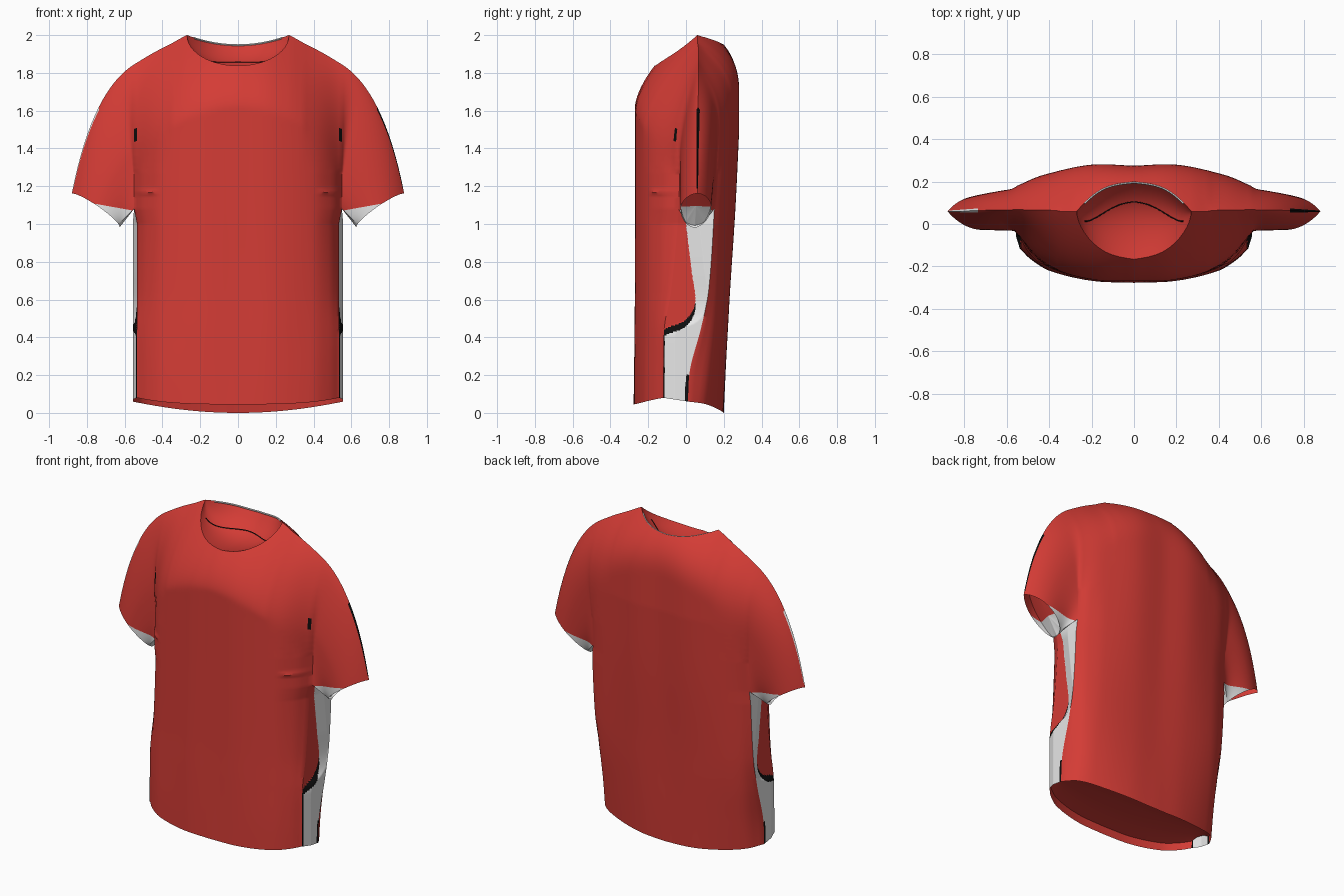
import bpy, bmesh, math
from mathutils import Vector

if "Cube" in bpy.data.objects:
    bpy.data.objects.remove(bpy.data.objects["Cube"])


def material(name, rgb):
    m = bpy.data.materials.new(name)
    m.diffuse_color = (*rgb, 1)
    m.use_nodes = True
    m.node_tree.nodes["Principled BSDF"].inputs["Base Color"].default_value = m.diffuse_color
    return m


RED = material("red cloth", (0.66, 0.045, 0.036))
WHITE = material("white cloth", (0.85, 0.85, 0.85))
BLACK = material("black trim", (0.004, 0.004, 0.004))


def clip(v):
    return min(max(v, 0), 1)


def interp(xs, ys, x):
    """Smooth interpolation through a few points."""
    x = min(max(x, xs[0]), xs[-1])
    i = max(k for k in range(len(xs) - 1) if xs[k] <= x)

    def slope(k):
        a, b = max(k - 1, 0), min(k + 1, len(xs) - 1)
        return (ys[b] - ys[a]) / (xs[b] - xs[a])
    h = xs[i + 1] - xs[i]
    t = (x - xs[i]) / h
    return ((2*t**3 - 3*t**2 + 1) * ys[i] + (t**3 - 2*t**2 + t) * h * slope(i)
            + (3*t**2 - 2*t**3) * ys[i + 1] + (t**3 - t**2) * h * slope(i + 1))


SIDE, ARM, NECK, SEAM_Y = 0.55, 1.08, 0.27, 0.06
KX = [0, 0.2, 0.4, 0.5, 0.55]
KZ = [0, 0.22, 0.45, 0.65, 1.08, 1.5]
# depth of the cloth: one row per KX column, one value per KZ height
FRONT = [[-.278, -.275, -.272, -.27, -.27, -.27],
         [-.268, -.268, -.267, -.265, -.263, -.262],
         [-.22, -.22, -.215, -.21, -.205, -.2],
         [-.165, -.165, -.16, -.145, -.125, -.11],
         [-.12, -.12, -.115, -.08, -.04, -.03]]
BACK = [[.2, .21, .22, .23, .255, .275],
        [.19, .205, .22, .232, .26, .28],
        [.14, .165, .19, .205, .225, .24],
        [.085, .11, .145, .165, .185, .21],
        [.01, .02, .08, .12, .15, .17]]


def shoulder(x):
    """Height of the shoulder line, carried on over the neck opening."""
    return interp([0, .14, .27, .35, .45, .55], [2.07, 2.048, 2.0, 1.957, 1.905, 1.845], x)


def top_z(x, front):
    if x >= NECK - 1e-6:
        return shoulder(x)
    r = math.sqrt(max(0, 1 - (x / NECK) ** 2))
    return 2.0 - 0.162 * r if front else 2.0 - 0.05 * r * r


def cloth(x, z, front):
    table = FRONT if front else BACK
    base = interp(KX, [interp(KZ, row, z) for row in table], x)
    reach, p = (0.45, 1.6) if front else (0.36, 2.6)
    g = 1 - max(0, 1 - max(0, shoulder(x) - z) / reach) ** p
    y = SEAM_Y + (base - SEAM_Y) * g
    if front and x > 0.42:      # small horizontal crease under the chest
        y -= 0.012 * math.exp(-((z - 1.17) / 0.009) ** 2) * clip((x - .42) / .03) * clip((SIDE - x) / .02)
    return y


def rim(x, front):
    z = top_z(x, front)
    return cloth(x, z, front), z


def hem(x, front):
    r = x / SIDE
    return 0.045 + 0.035 * r ** 3 if front else 0.06 * r * r


LOW, HIGH, M, STEPS = 130, 56, 72, 40
cols = [NECK * math.sin(math.pi / 2 * i / 12) for i in range(13)]
cols += [NECK + (SIDE - NECK) * i / 18 for i in range(1, 19)]
bm = bmesh.new()


def skin(grid, mat=0):
    faces = []
    for a, b in zip(grid, grid[1:]):
        for i in range(len(a) - 1):
            f = bm.faces.new((a[i], a[i + 1], b[i + 1], b[i]))
            f.material_index = mat
            faces.append(f)
    return faces


def panel(front):
    grid = []
    for x in cols:
        h, t = hem(x, front), top_z(x, front)
        zs = [h + (ARM - h) * i / LOW for i in range(LOW)]
        zs += [ARM + (t - ARM) * i / HIGH for i in range(HIGH + 1)]
        shift = (-.016 if front else .007) * clip((x - .4) / .15)   # side panel stands out behind the front
        grid.append([bm.verts.new((x + shift * clip((ARM - z) / .08), cloth(x, z, front), z)) for z in zs])
    for f in skin(grid):
        c = f.calc_center_median()
        if front and c.x > .534 and 1.435 < c.z < 1.505:    # dark tuck beside the sleeve
            f.material_index = 2
    return grid


# front and back panels (right half)
front_grid, back_grid = panel(True), panel(False)
front_edge = [v.co.copy() for v in front_grid[-1]]
back_edge = [v.co.copy() for v in back_grid[-1]]


def white_from(z):
    """Front border of the white side panel."""
    return interp([.38, .42, .45, .48, .53, .6, .75, 1.0, 1.08],
                  [-.13, -.125, -.1, -.02, .03, .05, .03, 0, -.01], z)


# side panel between the two edges, below the arm
side = []
for a, b in zip(front_edge[:LOW + 1], back_edge):
    row = []
    for j in range(M + 1):
        p = a.lerp(b, j / M)
        if 0 < j < M:
            p.x = a.x + (b.x - a.x) * clip((p.y - white_from(p.z)) / .07)
        row.append(bm.verts.new(p))
    side.append(row)
for f in skin(side):
    c = f.calc_center_median()
    if c.y > white_from(c.z):
        f.material_index = 1
        back_y = interp(KZ, BACK[-1], c.z)
        if (.38 < c.z < .6 and c.y < white_from(c.z + .035)) or \
           (c.z < .42 and c.y < -.113) or (c.z < .2 and c.y > back_y - .016):
            f.material_index = 2

# sleeve lofted from the armhole to the slanted cuff
ring = [(side[LOW][j].co.copy(), 30 - 60 * j / M) for j in range(M, 0, -1)]
ring += [(front_edge[LOW + i], 30 + 150 * i / HIGH) for i in range(HIGH + 1)]
ring += [(back_edge[LOW + i], 330 - 150 * i / HIGH) for i in range(HIGH - 1, -1, -1)]
sleeve = [[] for _ in range(STEPS + 1)]
for a, deg in ring:
    c, s = math.cos(math.radians(deg)), math.sin(math.radians(deg))
    up = (1 - c) / 2
    wide = s * (abs(s) ** .35 if c < 0 else 1)
    cuff = Vector((.755 - .125 * c - .03 * abs(s), .045 - .08 * wide + .015 * up, 1.07 - .09 * c + .012 * abs(s)))
    ctrl = (a + cuff) / 2 + Vector((.06, 0, .2)) * up * up
    for k in range(STEPS + 1):
        t = k / STEPS
        sleeve[k].append(bm.verts.new(a * (1 - t) ** 2 + ctrl * 2 * t * (1 - t) + cuff * t * t))
sf = skin(sleeve)
# seam tape along the sleeve ridge
peak = M + HIGH
for k in range(STEPS):
    if 1.2 < sleeve[k][peak].co.z < 1.63:
        for i in range(peak - 2, peak + 2):
            sf[k * (len(ring) - 1) + i].material_index = 2
# lining that closes the sleeve just inside the cuff
lining = sleeve[STEPS - 5]
mid = bm.verts.new(sum((v.co for v in lining), Vector()) / len(lining))
sf += [bm.faces.new((a, b, mid)) for a, b in zip(lining, lining[1:])]
# white underside of the sleeve, cut along a slanted line
co, no = Vector((.55, 0, 1.07)), Vector((-.18, 0, 1)).normalized()
geom = list({v for f in sf for v in f.verts}) + list({e for f in sf for e in f.edges}) + sf
bmesh.ops.bisect_plane(bm, geom=geom, dist=1e-5, plane_co=co, plane_no=no)
for f in bm.faces:
    c = f.calc_center_median()
    if c.x > SIDE + .0075 and c.z > .9 and (c - co).dot(no) < 0 and (c.x > .565 or c.z > 1.0):
        f.material_index = 1

# soften the cloth where the shoulder runs into the sleeve
bmesh.ops.remove_doubles(bm, verts=bm.verts[:], dist=2e-4)
for n in range(12):
    level = 1.28 + .035 * n
    inner = [v for v in bm.verts if v.co.z > level and .36 < v.co.x < .8 and not v.is_boundary]
    for _ in range(5):
        bmesh.ops.smooth_vert(bm, verts=inner, factor=.5, use_axis_y=True)


# linings that close the neck and the hem
def neck_lining(x, u):
    (fy, fz), (by, bz) = rim(x, True), rim(x, False)
    r = math.sqrt(max(0, 1 - (x / NECK) ** 2))
    return Vector((x, fy + (by - fy) * u, fz + (bz - fz) * u ** 4 - .08 * r * u * (1 - u)))


skin([[bm.verts.new(neck_lining(x, u / 14)) for u in range(15)] for x in cols[:13]])
base = []
for a, b in zip(front_grid, back_grid):
    row = []
    for u in (0, .02, .06, .12, .25, .4, .6, .75, .88, .94, .98, 1):
        p = a[0].co.lerp(b[0].co, u)
        e = min(u, 1 - u)
        p.z += .045 * clip(e / .02) + .02 * clip(e / .3)
        row.append(bm.verts.new(p))
    base.append(row)
skin(base)

bmesh.ops.remove_doubles(bm, verts=bm.verts[:], dist=2e-4)
bmesh.ops.recalc_face_normals(bm, faces=bm.faces[:])
me = bpy.data.meshes.new("shirt")
bm.to_mesh(me)
bm.free()
for m in (RED, WHITE, BLACK):
    me.materials.append(m)
shirt = bpy.data.objects.new("shirt", me)
bpy.context.collection.objects.link(shirt)
mod = shirt.modifiers.new("mirror", 'MIRROR')
mod.merge_threshold = 0.0005


def tube(name, pts, radius, mat):
    cu = bpy.data.curves.new(name, 'CURVE')
    cu.dimensions = '3D'
    cu.bevel_depth, cu.bevel_resolution = radius, 1
    sp = cu.splines.new('POLY')
    sp.points.add(len(pts) - 1)
    for q, p in zip(sp.points, pts):
        q.co = (*p, 1)
    cu.materials.append(mat)
    ob = bpy.data.objects.new(name, cu)
    bpy.context.collection.objects.link(ob)
    return ob


# white tape and dark seam inside the back of the neck
spots = [NECK * math.cos(math.radians(d)) for d in range(30, 151, 5)]
tape = tube("neck_tape", [(x, rim(abs(x), False)[0] - .004, rim(abs(x), False)[1] - .003)
                          for x in spots], .005, WHITE)
seam = tube("neck_seam", [neck_lining(abs(x), .74 - .32 * (x / .22) ** 2) * 1 + Vector((x - abs(x), 0, 0))
                          for x in spots], .003, BLACK)

bpy.ops.object.select_all(action='DESELECT')
for ob in (tape, seam, shirt):
    ob.select_set(True)
bpy.context.view_layer.objects.active = shirt
bpy.ops.object.convert(target='MESH')
bpy.ops.object.shade_smooth_by_angle(angle=math.radians(40))
# the left sleeve's seam tape is white
for p in shirt.data.polygons:
    if p.material_index == 2 and p.center.x < -.6:
        p.material_index = 1
